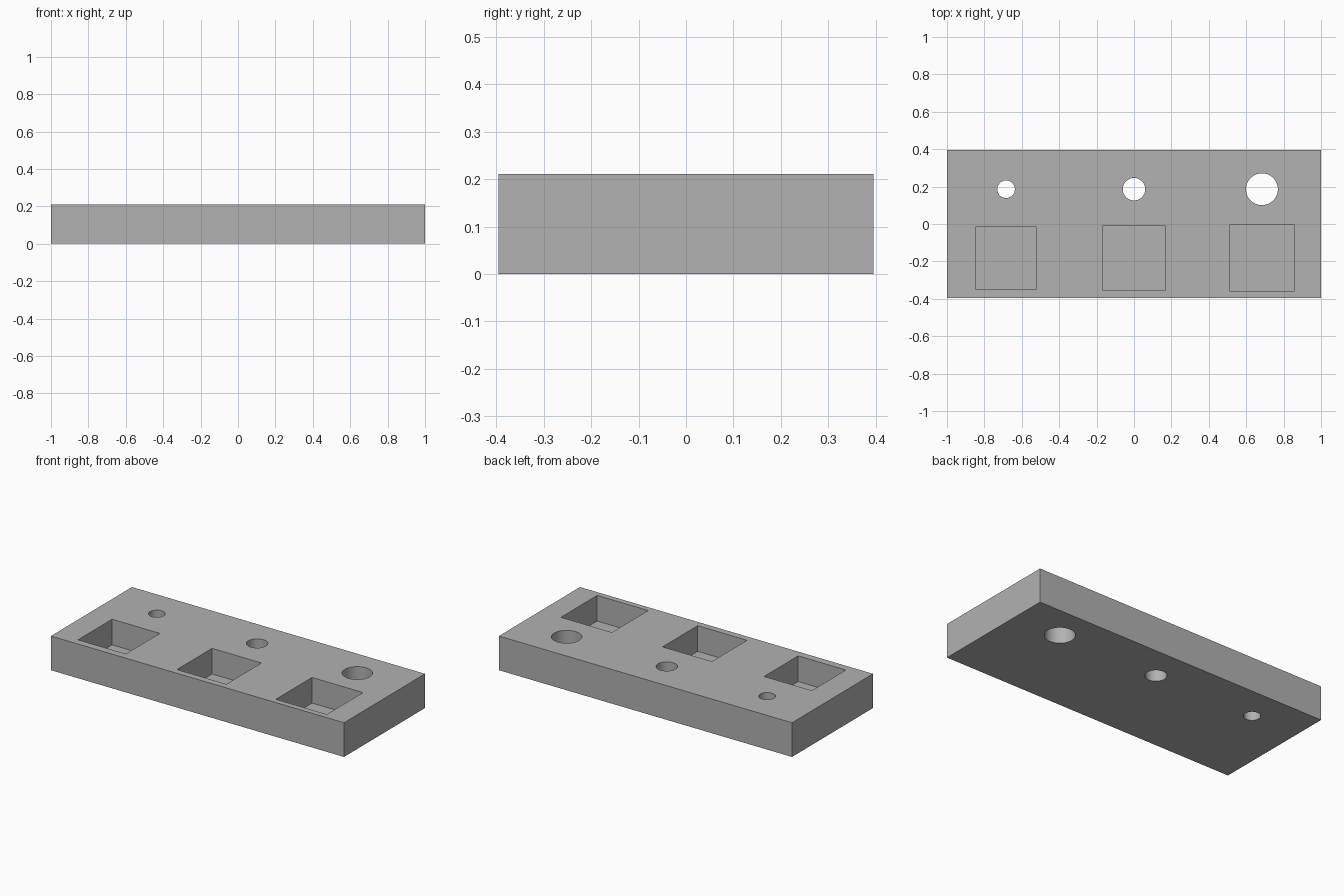
import bpy
import math

LENGTH, WIDTH, HEIGHT = 2.0, 0.79, 0.211
FLOOR = HEIGHT / 4       # material left under each pocket
HOLE_Y, POCKET_Y = 0.186, -0.183

cube = bpy.data.objects.get("Cube")
if cube:
    bpy.data.objects.remove(cube, do_unlink=True)

grey = bpy.data.materials.new("plain grey")
grey.use_nodes = True
colour = (0.445, 0.445, 0.445, 1)
grey.diffuse_color = colour
grey.node_tree.nodes["Principled BSDF"].inputs["Base Color"].default_value = colour


def box(name, size, location):
    bpy.ops.mesh.primitive_cube_add(size=1, location=location)
    obj = bpy.context.object
    obj.name = name
    obj.scale = size
    bpy.ops.object.transform_apply(location=False, rotation=False, scale=True)
    obj.data.materials.append(grey)
    return obj


def cut(target, cutter):
    cutter.hide_render = True
    mod = target.modifiers.new(cutter.name, 'BOOLEAN')
    mod.operation = 'DIFFERENCE'
    mod.solver = 'EXACT'
    mod.object = cutter
    bpy.ops.object.select_all(action='DESELECT')
    bpy.context.view_layer.objects.active = target
    target.select_set(True)
    bpy.ops.object.modifier_apply(modifier=mod.name)
    bpy.data.objects.remove(cutter, do_unlink=True)


# Solid plate
plate = box("gauge_plate", (LENGTH, WIDTH, HEIGHT), (0, 0, HEIGHT / 2))

# Each station: a through hole behind a blind rectangular pocket
for x, radius, px, py in ((-0.684, 0.047, 0.326, 0.332),
                          (0, 0.06, 0.337, 0.342),
                          (0.684, 0.085, 0.348, 0.353)):
    bpy.ops.mesh.primitive_cylinder_add(vertices=64, radius=radius, depth=1,
                                        location=(x, HOLE_Y, HEIGHT / 2))
    hole = bpy.context.object
    hole.name = "hole_cutter"
    hole.data.materials.append(grey)
    cut(plate, hole)
    cut(plate, box("pocket_cutter", (px, py, HEIGHT),
                   (x, POCKET_Y, FLOOR + HEIGHT / 2)))

# Smooth hole walls, crisp edges
bpy.ops.object.shade_smooth_by_angle(angle=math.radians(30))
